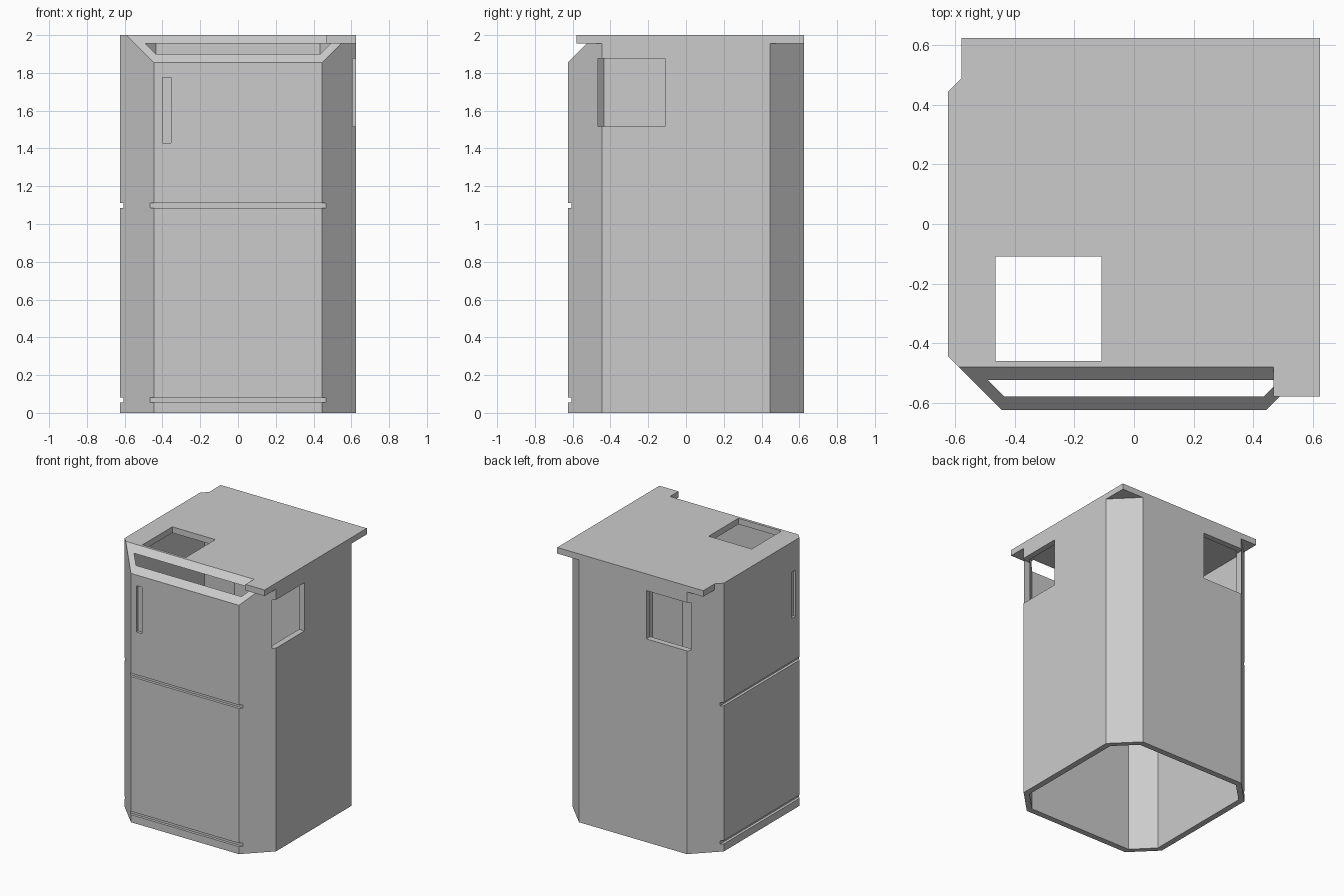
import bpy
import bmesh

default = bpy.data.objects.get("Cube")
if default:
    bpy.data.objects.remove(default, do_unlink=True)

HALF, EDGE = 0.625, 0.445        # outer half width and where the corner chamfer begins
INNER, INNER_EDGE = 0.58, 0.435  # same for the hollow inside
CEILING, TOP = 1.955, 2.0
NEAR, FAR = -0.465, -0.11        # extent of the square openings
SILL, HEAD = 1.515, 1.875
DEPTH = 0.02                     # depth of grooves and slots

grey = bpy.data.materials.new("light grey")
grey.use_nodes = True
grey.diffuse_color = (0.6, 0.6, 0.6, 1)
grey.node_tree.nodes["Principled BSDF"].inputs["Base Color"].default_value = (0.6, 0.6, 0.6, 1)


def prism(name, base, shift):
    """Extrude a flat polygon of 3D points along a vector."""
    bm = bmesh.new()
    face = bm.faces.new([bm.verts.new(p) for p in base])
    moved = bmesh.ops.extrude_face_region(bm, geom=[face])["geom"]
    bmesh.ops.translate(bm, vec=shift, verts=[v for v in moved if isinstance(v, bmesh.types.BMVert)])
    bmesh.ops.recalc_face_normals(bm, faces=bm.faces)
    mesh = bpy.data.meshes.new(name)
    bm.to_mesh(mesh)
    bm.free()
    mesh.materials.append(grey)
    obj = bpy.data.objects.new(name, mesh)
    bpy.context.collection.objects.link(obj)
    return obj


def box(x0, x1, y0, y1, z0, z1):
    base = [(x0, y0, z0), (x1, y0, z0), (x1, y1, z0), (x0, y1, z0)]
    return prism("cutter", base, (0, 0, z1 - z0))


def octagon(half, edge, z):
    return [(-edge, -half, z), (edge, -half, z), (half, -edge, z), (half, edge, z),
            (edge, half, z), (-edge, half, z), (-half, edge, z), (-half, -edge, z)]


def slope(x_end):
    """Wedge that removes the top front edge at 45 degrees."""
    base = [(-1, -0.78, 1.7), (-1, -0.38, 2.1), (-1, -0.78, 2.1)]
    return prism("cutter", base, (x_end + 1, 0, 0))


def combine(target, tool, operation="DIFFERENCE"):
    mod = target.modifiers.new("bool", "BOOLEAN")
    mod.operation, mod.solver, mod.object = operation, "EXACT", tool
    bpy.context.view_layer.objects.active = target
    bpy.ops.object.modifier_apply(modifier=mod.name)
    bpy.data.objects.remove(tool, do_unlink=True)


# Hollow eight-sided housing, open at the bottom
housing = prism("housing", octagon(HALF, EDGE, 0), (0, 0, CEILING))
combine(housing, prism("cutter", octagon(INNER, INNER_EDGE, -0.1), (0, 0, 2.2)))
combine(housing, slope(1))

# Roof plate with overhanging corners and a tab at the front
outline = [(-0.49, -INNER), (HALF, -INNER), (HALF, HALF), (-INNER, HALF),
           (-INNER, 0.49), (-HALF, EDGE), (-HALF, -EDGE)]
roof = prism("roof", [(x, y, CEILING) for x, y in outline], (0, 0, TOP - CEILING))
combine(roof, slope(0.468))
combine(housing, roof, "UNION")

# Square openings: roof, left side and back
combine(housing, box(NEAR, FAR, -0.46, FAR, 1.92, 2.1))
combine(housing, box(0.5, 0.7, NEAR, FAR, SILL, HEAD))
combine(housing, box(NEAR, FAR, 0.5, 0.7, SILL, HEAD))

# Horizontal grooves on the front and right side
floor = HALF - DEPTH
for low in (0.056, 1.086):
    combine(housing, box(-0.52, 0.52, -0.7, -floor, low, low + 0.025))
    combine(housing, box(-0.7, -floor, -0.52, 0.52, low, low + 0.025))

# Upright handle slots on the same two sides
combine(housing, box(-0.4, -0.355, -0.7, -floor, 1.43, 1.775))
combine(housing, box(-0.7, -floor, -0.4, -0.355, 1.43, 1.775))
